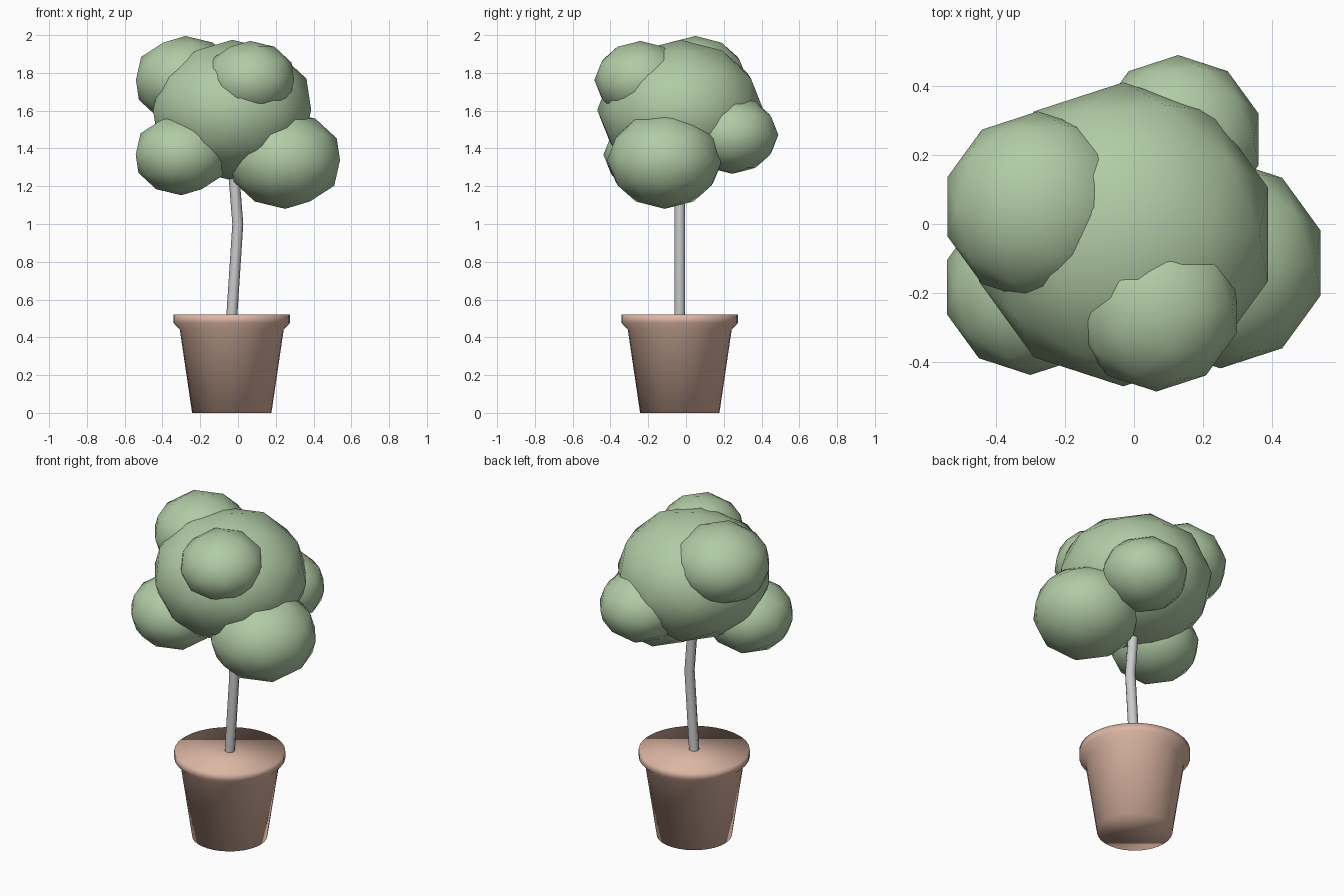
import bpy, bmesh
from math import sin, cos, tau

if "Cube" in bpy.data.objects:
    bpy.data.objects.remove(bpy.data.objects["Cube"])


def material(name, color):
    m = bpy.data.materials.new(name)
    m.diffuse_color = color
    m.use_nodes = True
    m.node_tree.nodes["Principled BSDF"].inputs["Base Color"].default_value = m.diffuse_color
    return m


LEAF = material("leaf_green", (0.44, 0.60, 0.38, 1))
CLAY = material("clay", (0.72, 0.47, 0.37, 1))
CX = CY = -0.033


# Pot: a revolved profile with closed bottom and top
def lathe(name, profile, sides, mat):
    bm = bmesh.new()
    rings = [[bm.verts.new((r * cos(tau * i / sides), r * sin(tau * i / sides), z))
              for i in range(sides)] for r, z in profile]
    for a, b in zip(rings, rings[1:]):
        for i in range(sides):
            j = (i + 1) % sides
            bm.faces.new((a[i], a[j], b[j], b[i]))
    bm.faces.new(rings[0][::-1])
    bm.faces.new(rings[-1])
    for f in bm.faces:
        f.smooth = True
    me = bpy.data.meshes.new(name)
    bm.to_mesh(me)
    bm.free()
    me.materials.append(mat)
    ob = bpy.data.objects.new(name, me)
    bpy.context.collection.objects.link(ob)
    return ob


pot = lathe("pot", [(0.21, 0), (0.275, 0.44), (0.309, 0.477), (0.309, 0.522)], 32, CLAY)
pot.location = (CX, CY, 0)

# Trunk: thin tube with one bend, ending inside the crown
cu = bpy.data.curves.new("trunk", 'CURVE')
cu.dimensions = '3D'
cu.bevel_depth = 0.029
cu.bevel_resolution = 2
cu.use_fill_caps = True
path = [(CX, 0.51), (-0.001, 1.0), (-0.02, 1.24), (-0.04, 1.5)]
sp = cu.splines.new('POLY')
sp.points.add(len(path) - 1)
for p, (x, z) in zip(sp.points, path):
    p.co = (x, CY, z, 1)
sp.use_smooth = True
trunk = bpy.data.objects.new("trunk", cu)
bpy.context.collection.objects.link(trunk)
bpy.context.view_layer.objects.active = trunk
trunk.select_set(True)
bpy.ops.object.convert(target='MESH')

# Crown: slightly flattened low-poly balls of leaves
crown = {
    "crown_main": (-0.031, -0.03, 1.603, 0.44),
    "crown_upper_left": (-0.278, 0.05, 1.762, 0.276),
    "crown_lower_left": (-0.30, -0.183, 1.367, 0.254),
    "crown_lower_right": (0.25, -0.113, 1.338, 0.305),
    "crown_back_right": (0.128, 0.245, 1.472, 0.244),
    "crown_upper_front": (0.065, -0.241, 1.763, 0.244),
}
for name, (x, y, z, r) in crown.items():
    bpy.ops.mesh.primitive_ico_sphere_add(subdivisions=2, radius=r, location=(x, y, z))
    ob = bpy.context.object
    ob.name = name
    ob.scale.z = 0.845
    ob.data.materials.append(LEAF)
    bpy.ops.object.shade_smooth()
